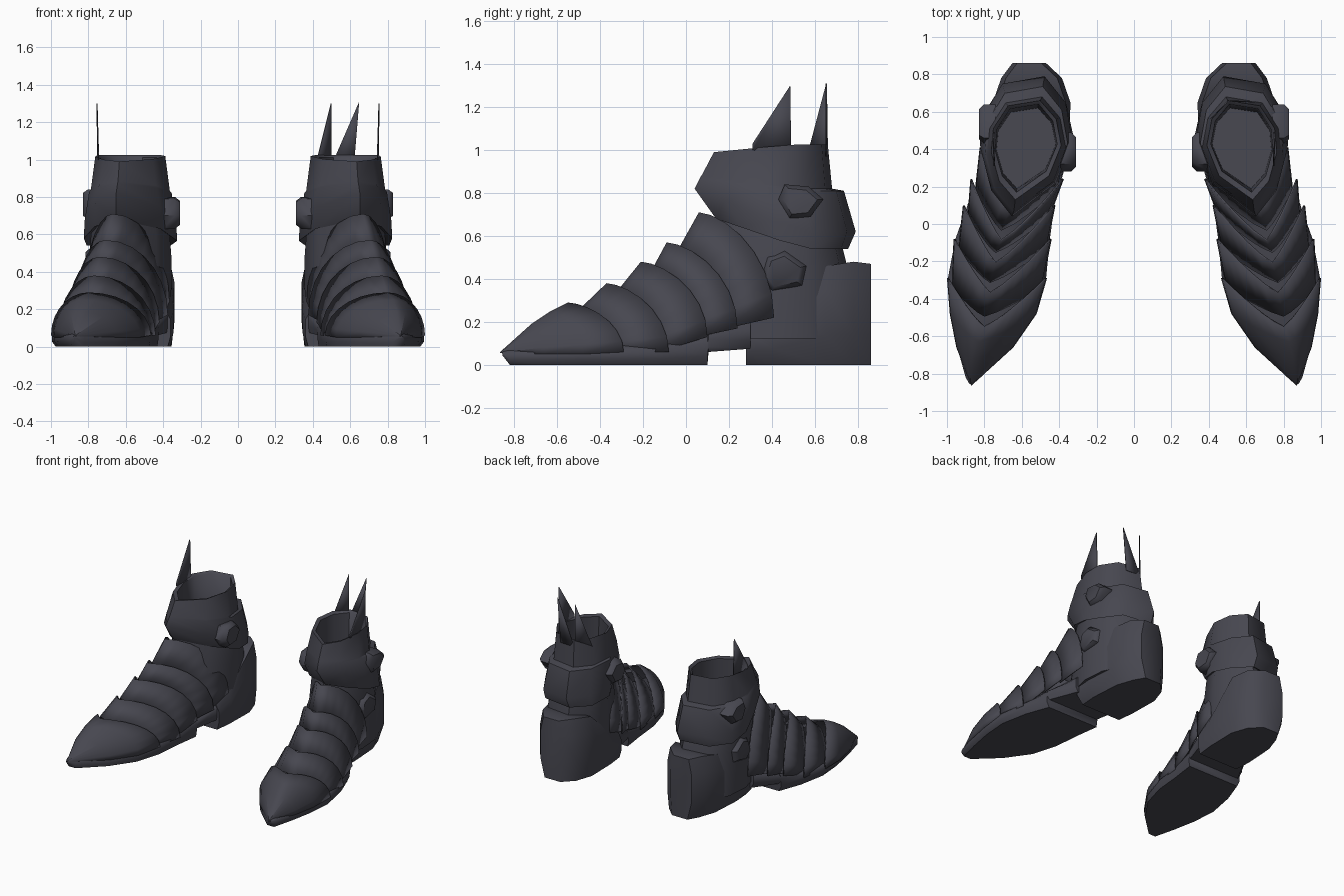
import bpy, bmesh, math

if "Cube" in bpy.data.objects:
    bpy.data.objects.remove(bpy.data.objects["Cube"])

mat = bpy.data.materials.new("dark slate")
mat.diffuse_color = (0.063, 0.063, 0.08, 1)
mat.use_nodes = True
mat.node_tree.nodes["Principled BSDF"].inputs["Base Color"].default_value = mat.diffuse_color


def finish(name, bm, s, thick=0, angle=50):
    """Mirror to the chosen side, shade and add optional thickness."""
    bmesh.ops.remove_doubles(bm, verts=bm.verts, dist=0.0005)
    for v in bm.verts:
        v.co.x *= s
    bmesh.ops.recalc_face_normals(bm, faces=bm.faces)
    me = bpy.data.meshes.new(name)
    bm.to_mesh(me)
    bm.free()
    me.materials.append(mat)
    ob = bpy.data.objects.new(name, me)
    bpy.context.collection.objects.link(ob)
    bpy.ops.object.select_all(action='DESELECT')
    ob.select_set(True)
    bpy.context.view_layer.objects.active = ob
    bpy.ops.object.shade_smooth_by_angle(angle=math.radians(angle))
    if thick:
        mod = ob.modifiers.new("thickness", 'SOLIDIFY')
        mod.thickness = thick
        mod.offset = -1


def loft(name, rings, s, closed=True, caps=(False, False), thick=0):
    """Skin a list of equal-length point rings."""
    bm = bmesh.new()
    vr = [[bm.verts.new(p) for p in r] for r in rings]
    n = len(vr[0])
    for a, b in zip(vr, vr[1:]):
        for i in range(n if closed else n - 1):
            j = (i + 1) % n
            bm.faces.new((a[i], a[j], b[j], b[i]))
    if caps[0]:
        bm.faces.new(vr[0])
    if caps[1]:
        bm.faces.new(vr[-1])
    finish(name, bm, s, thick)


def arch(xp, yp, zp, ys, zs, xi, xo, n=14):
    """Arch over the foot: peak at the middle, sides swept to the back."""
    pts = []
    for i in range(n + 1):
        t = math.pi * i / n
        c, q = math.cos(t), math.sin(t)
        side = xo if c > 0 else xi
        pts.append((xp + (side - xp) * abs(c), yp + (ys - yp) * abs(c) ** 1.25,
                    zs + (zp - zs) * q))
    return pts


def stations(rows, inset=0):
    """Box-like cross-sections along y: y, inner x, outer x, bottom, top."""
    out = []
    for y, xi, xo, zb, zt in rows:
        h, d = zt - zb, min(0.025, (xo - xi) * 0.2)
        b = min(inset, (xo - xi) * 0.2)
        out.append([(xi + b * .3, y, zb), (xi, y, zb + h * .3), (xi, y, zb + h * .75),
                    (xi + d, y, zt), (xo - d, y, zt), (xo, y, zb + h * .75),
                    (xo, y, zb + h * .3), (xo - b, y, zb)])
    return out


# plan outline shared by the ankle and the cuff
PLAN = [(.65, .04), (.76, .18), (.815, .40), (.80, .58), (.70, .75),
        (.48, .79), (.37, .65), (.335, .45), (.42, .22)]


def plan_ring(yf, yb, sx, zf, zb):
    ring = []
    for x, y in PLAN:
        t = (y - .04) / .75
        ring.append((.58 + (x - .58) * sx, yf + t * (yb - yf),
                     zf + (zb - zf) * min(1, t * 1.5)))
    return ring


def knob(name, s, outline, x0, x1):
    """Faceted boss on the side of the boot."""
    cy = sum(p[0] for p in outline) / len(outline)
    cz = sum(p[1] for p in outline) / len(outline)
    rings = []
    for x, k in ((x0, 1), (x0 + (x1 - x0) * .7, 1), (x1, .75)):
        rings.append([(x, cy + (y - cy) * k, cz + (z - cz) * k) for y, z in outline])
    loft(name, rings, s, caps=(True, True))


def spike(name, s, pts):
    bm = bmesh.new()
    bm.faces.new([bm.verts.new(p) for p in pts])
    finish(name, bm, s, 0.006)


# rear edge of each foot plate: peak x, y, z, side y, z, inner x, outer x
PLATES = [(.80, -.55, .29, -.29, .06, .465, 1.0),
          (.77, -.37, .38, -.08, .06, .44, .965),
          (.74, -.21, .48, .10, .13, .42, .915),
          (.71, -.09, .57, .24, .17, .375, .875),
          (.67, .06, .71, .41, .22, .365, .825)]

for s, side in ((1, "right"), (-1, "left")):
    # sole and arch
    loft(side + "_sole", stations([
        (-.855, .86, .88, .045, .06), (-.82, .82, .90, 0, .07), (-.66, .65, .945, 0, .08),
        (-.48, .525, .98, 0, .09), (-.29, .47, .995, 0, .09), (-.08, .45, .955, 0, .10),
        (.10, .425, .89, 0, .14), (.105, .425, .89, .06, .14), (.30, .37, .79, .075, .20)],
        .02), s, caps=(True, True))
    # heel with counter
    loft(side + "_heel", stations([
        (.28, .36, .76, 0, .19), (.41, .345, .77, 0, .25), (.65, .34, .755, 0, .46),
        (.78, .385, .71, 0, .48), (.86, .47, .65, 0, .47)], .05), s, caps=(True, True))
    # toe cap
    loft(side + "_toe_cap", [
        arch(.87, -.865, .06, -.865, .055, .87, .87),
        arch(.85, -.72, .19, -.66, .05, .645, .95),
        arch(.83, -.63, .25, -.48, .05, .52, .985),
        arch(*PLATES[0])], s, closed=False, thick=.01)
    # overlapping instep plates, each emerging from the one in front
    for k in range(1, 5):
        xp, yp, zp, ys, zs, xi, xo = PLATES[k - 1]
        front = arch(xp, yp + .055, zp - .03, ys - .05, zs, xi + .025, xo - .025)
        loft(f"{side}_instep_plate_{k}", [front, arch(*PLATES[k])], s, closed=False, thick=.01)
    # ankle body
    loft(side + "_ankle", [
        plan_ring(.05, .78, .90, .12, .12), plan_ring(.10, .75, .92, .46, .46),
        plan_ring(.13, .72, .88, .62, .58), plan_ring(.15, .70, .80, .72, .70)],
        s, caps=(True, True))
    # cuff: flared band, collar and inner lining
    loft(side + "_cuff", [
        plan_ring(.17, .71, .88, .69, .57), plan_ring(.14, .755, 1.04, .68, .54),
        plan_ring(.04, .79, 1.02, .82, .62), plan_ring(.065, .735, .92, .87, .81),
        plan_ring(.075, .68, .88, .885, .82), plan_ring(.13, .66, .78, .99, 1.025),
        plan_ring(.17, .64, .69, .985, 1.01), plan_ring(.19, .62, .66, .73, .71)], s)
    # side knobs
    knob(side + "_cuff_outer_knob", s, [(.43, .77), (.46, .84), (.57, .83), (.64, .77),
                                        (.58, .69), (.48, .68)], .74, .83)
    knob(side + "_ankle_outer_knob", s, [(.35, .40), (.38, .50), (.46, .53), (.56, .46),
                                         (.54, .37), (.40, .34)], .72, .815)
    knob(side + "_cuff_inner_knob", s, [(.28, .70), (.32, .79), (.42, .80), (.49, .73),
                                        (.44, .64), (.33, .63)], .40, .31)
    # collar spikes
    spike(side + "_outer_spike", s, [(.748, .31, 1.0), (.75, .31, 1.03), (.757, .485, 1.30),
                                     (.752, .49, .96)])
    if s > 0:
        spike("right_back_spike_inner", s, [(.415, .56, .96), (.50, .65, .96), (.50, .65, 1.30)])
        spike("right_back_spike_outer", s, [(.50, .655, .97), (.62, .65, .97), (.648, .65, 1.31)])
